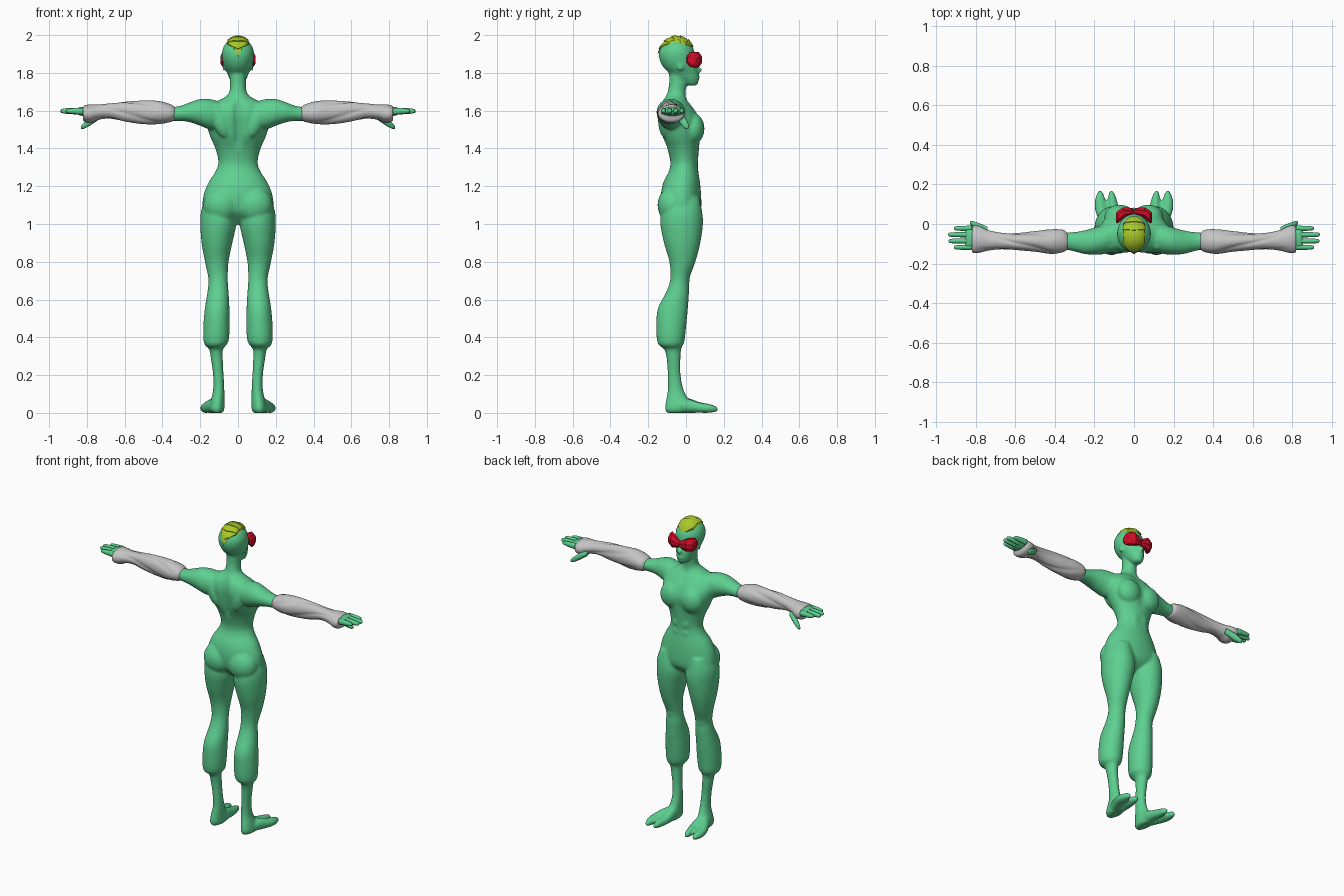
import bpy, bmesh, math
from mathutils import Vector, Matrix

cube = bpy.data.objects.get("Cube")
if cube:
    bpy.data.objects.remove(cube, do_unlink=True)

CM = 0.01          # all part sizes below are in hundredths of a unit
SIDES = (1, -1)


def material(name, rgb):
    m = bpy.data.materials.new(name)
    m.use_nodes = True
    m.diffuse_color = (*rgb, 1)
    m.node_tree.nodes["Principled BSDF"].inputs["Base Color"].default_value = (*rgb, 1)
    return m


GREEN = material("skin green", (0.11, 0.63, 0.28))
GREY = material("gauntlet grey", (0.55, 0.55, 0.55))
RED = material("goggle red", (0.65, 0.004, 0.02))
LIME = material("crest lime", (0.4, 0.58, 0.02))


def finish(bm, name, mat, smooth=True):
    bmesh.ops.recalc_face_normals(bm, faces=bm.faces)
    me = bpy.data.meshes.new(name)
    bm.to_mesh(me)
    bm.free()
    me.materials.append(mat)
    for p in me.polygons:
        p.use_smooth = smooth
    ob = bpy.data.objects.new(name, me)
    bpy.context.collection.objects.link(ob)
    return ob


def spline(keys, steps):
    """Pass a smooth curve through the keys, column by column."""
    out = []
    for i in range(len(keys) - 1):
        a, b, c, d = (keys[min(max(j, 0), len(keys) - 1)] for j in range(i - 1, i + 3))
        for k in range(steps):
            t = k / steps
            out.append([q + t / 2 * (r - p + t * (2*p - 5*q + 4*r - s + t * (3*(q - r) + s - p)))
                        for p, q, r, s in zip(a, b, c, d)])
    return out + [list(keys[-1])]


def loft(bm, keys, axis, side=1, segs=32, steps=4, shape=None):
    """Skin ellipses; each key is (position, low u, high u, low v, high v)."""
    rings = []
    for t, u0, u1, v0, v1 in spline(keys, steps):
        ring = []
        for k in range(segs):
            a = math.tau * (k + 0.5) / segs
            r = shape(t, a) if shape else 1
            u = (u0 + u1) / 2 + (u1 - u0) / 2 * r * math.cos(a)
            v = (v0 + v1) / 2 + (v1 - v0) / 2 * r * math.sin(a)
            x, y, z = {"x": (t, u, v), "y": (u, t, v), "z": (u, v, t)}[axis]
            ring.append(bm.verts.new((side * x * CM, y * CM, z * CM)))
        rings.append(ring)
    for p, q in zip(rings, rings[1:]):
        for k in range(segs):
            n = (k + 1) % segs
            bm.faces.new((p[k], p[n], q[n], q[k]))
    bm.faces.new(rings[0])
    bm.faces.new(rings[-1])


def ball(bm, centre, radii, side=1, tilt=0):
    x, y, z = centre
    m = (Matrix.Translation(Vector((side * x, y, z)) * CM)
         @ Matrix.Rotation(math.radians(side * tilt), 4, "Y")
         @ Matrix.Diagonal((*(r * CM for r in radii), 1)))
    bmesh.ops.create_uvsphere(bm, u_segments=24, v_segments=16, radius=1, matrix=m)


def half(rows):
    """Expand (z, half width, back, front) into symmetric loft keys."""
    return [(z, -w, w, b, f) for z, w, b, f in rows]


def back_groove(z, a):
    """Spine furrow, with a faint midline down the front."""
    fade = max(0, min(1, (z - 139) / 6)) * max(0, min(1, (168 - z) / 4))
    spine = 0.22 * fade * math.exp(-((a - 1.5 * math.pi) / 0.13) ** 2)
    front = 0.1 * fade * math.exp(-((a - 0.5 * math.pi) / 0.2) ** 2)
    return 1 - spine - front


# Body: overlapping lofts fused into one skin
body = bmesh.new()
loft(body, half([
    (100, 4, -6, 1), (104, 14, -10, 6), (108, 18.5, -12.5, 8), (115, 18.3, -13.3, 8),
    (122, 15.6, -12, 7.4), (128, 11.8, -9, 6.5), (133, 10.4, -8.3, 6.3),
    (140, 12, -10, 7), (146, 14.6, -12.7, 8.2), (152, 16.5, -14.2, 8.8),
    (158, 17.5, -15, 6.6), (163, 15, -14, 3), (166, 9, -12, 0.5),
    (169, 5, -10, -0.3), (174, 4.2, -9, 0.3), (180, 4.5, -9, 1)]),
    "z", segs=64, shape=back_groove)

# Head with jaw, nose and lips
loft(body, half([
    (173.2, 1.5, 1, 5), (174.2, 3, -1, 6.3), (177, 4.6, -5, 6.9), (180, 5.8, -9, 6.7),
    (183, 7.2, -12, 6), (187, 8.3, -14, 5.2), (191, 8.5, -14.4, 4.6),
    (194.5, 7.3, -12.9, 3), (197.2, 4.6, -10.3, 0), (198.4, 1.5, -7, -3)]), "z")
ball(body, (0, 6.6, 181.6), (1.3, 2, 1.6))
ball(body, (0, 6.4, 177.8), (2, 1, 0.9))

LEG = [(114, 4, 17, -11, 7), (107, 2, 19.5, -13, 8.5), (100, 0.9, 20, -13.6, 9),
       (90, 3, 19.3, -11.7, 7.6), (80, 5, 17.5, -8.8, 5), (71, 5.4, 15.7, -8.3, 1.8),
       (64, 5, 16.2, -10.5, 1.6), (55, 4.5, 17.6, -15, 1), (45, 4.4, 18.4, -15.7, 0),
       (38, 5, 18.2, -15.3, -0.8), (35.5, 6.5, 17.2, -14, -1.8), (33.5, 8, 15.2, -11.4, -2.6),
       (28, 8, 14.3, -10.2, -2.9), (20, 7.6, 13.2, -9.7, -2.8), (12, 7.2, 13.2, -9.7, -1.2),
       (6, 7.2, 14.6, -10.7, 2), (2, 7.2, 15.2, -11.2, 4), (0, 8.2, 14, -10, 3)]
INNER_TOE = [(-7, 8, 13, 0.5, 6), (0, 7.3, 13.2, 0, 8), (7, 7.5, 13.4, 0, 5.8),
             (12, 8.6, 13.2, 0, 4.8), (15.5, 9.8, 12.8, 0.4, 3.8), (17, 11, 12, 1.4, 2.4)]
OUTER_TOE = [(-7, 9, 14, 0.5, 6), (0, 10, 17, 0, 7.5), (7, 13, 19.7, 0, 5.6),
             (12, 14.3, 19.8, 0, 4.7), (15.5, 15.5, 18.6, 0.4, 3.7), (17, 16.4, 17.6, 1.4, 2.4)]
ARM = [(8, -13, 0, 153, 164), (14, -15, 0, 150, 166), (20, -15.6, -1.8, 152, 166.2),
       (26, -15, -3.4, 154, 164.2), (32, -13.4, -4.2, 154.6, 162.2), (40, -12.6, -4.5, 154.5, 162)]

for s in SIDES:
    loft(body, LEG, "z", s)
    loft(body, INNER_TOE, "y", s)
    loft(body, OUTER_TOE, "y", s)
    loft(body, ARM, "x", s)
    ball(body, (7.2, 3.8, 150.5), (7.8, 6, 8.2), s)         # bust
    ball(body, (8.8, -7.2, 110), (9.6, 7.9, 9.6), s)        # seat
    ball(body, (9.5, -10.8, 155), (4.5, 4, 10), s, 20)      # shoulder blade
    ball(body, (7.6, -3, 183), (0.7, 1.4, 2), s)            # ear
    ball(body, (10.6, -0.4, 71), (3.4, 2.4, 5), s)          # kneecap
    for z in (128, 134, 140):                               # stomach muscles
        ball(body, (2.7, 4.9, z), (3.2, 1.7, 3.4), s)

skin = finish(body, "body", GREEN)
fuse = skin.modifiers.new("fuse", "REMESH")
fuse.mode = "VOXEL"
fuse.voxel_size = 0.007
fuse.use_smooth_shade = True
relax = skin.modifiers.new("relax", "SMOOTH")
relax.factor = 0.5
relax.iterations = 9

# Forearms: ribbed gauntlets, then a palm, four fingers and a lowered thumb
GAUNTLET = [(33.5, -12.8, -4.8, 155, 162), (36, -14.2, -3, 154, 163.4),
            (42, -15, -2.8, 153, 165), (50, -13.9, -3.7, 153, 165.2),
            (60, -13.2, -4.6, 154.2, 164.8), (68, -12.8, -4.3, 155.8, 163.8),
            (74, -13.4, -3.1, 155.2, 163.2), (78, -14.4, -1.2, 153.6, 163.2),
            (81, -14.6, -1, 154, 162.8), (82, -13.5, -2, 155, 162)]
FINGERS = [(-2.2, 91), (-5.4, 94), (-8.6, 93.8), (-11.8, 91)]


def sinew(t, a):
    """Twisting strands along the forearm, parted by narrow furrows."""
    fade = math.sin(math.pi * max(0, min(1, (t - 34) / 47)))
    return 1.02 - 0.16 * fade * (1 - abs(math.sin(2 * a + t / 10))) ** 2


for s in SIDES:
    label = "left" if s < 0 else "right"
    hand = bmesh.new()
    loft(hand, [(76, -11, -3.5, 157, 161.5), (81, -12.8, -1.5, 157, 162),
                (84, -13, -1.2, 157.6, 161.8), (85.5, -12, -2.5, 158.5, 160.8)], "x", s)
    for y, tip in FINGERS:
        loft(hand, [(82, y - 1.4, y + 1.4, 157.8, 161.6), (tip - 4, y - 1.3, y + 1.3, 158.2, 161.4),
                    (tip - 0.8, y - 1, y + 1, 158.7, 160.9), (tip, y - 0.4, y + 0.4, 159.3, 160.2)],
             "x", s, segs=12)
    loft(hand, [(74, -5, -1.5, 155, 158.5), (78, -3.4, 0.4, 152.2, 156.6),
                (81.5, -1.4, 1.5, 150.4, 153.8), (83, 0, 1.3, 150.4, 152)], "x", s, segs=12)
    finish(hand, label + "_hand", GREEN)
    sleeve = bmesh.new()
    loft(sleeve, GAUNTLET, "x", s, segs=48, steps=6, shape=sinew)
    finish(sleeve, label + "_gauntlet", GREY)

# Goggles: faceted wraparound lenses that narrow to a bridge at the nose
LENS = [(0, 4, 7.6, 184.6, 187.6), (1.8, 4, 8.3, 183.6, 189.4), (5.4, 2.5, 8.7, 182.6, 191.4),
        (8.2, 0, 7, 182.8, 191.2), (9.2, 0.6, 5.6, 184.6, 189.4)]
goggles = bmesh.new()
for s in SIDES:
    loft(goggles, LENS, "x", s, segs=8, steps=1)
finish(goggles, "goggles", RED, smooth=False)

# Crest: overlapping chevron scales over the crown, tapering to a point behind
crest = bmesh.new()
SCALES, RISE, COLS = 6, 5, 12
grid = []
for i in range(SCALES * RISE):
    step = i % RISE / (RISE - 1)
    f = (i // RISE + step * 0.98) / SCALES
    width = 0.72 * min(1, math.sqrt(f * 5 + 0.1), (1 - f) * 3.3 + 0.03)
    row = []
    for j in range(COLS + 1):
        c = 2 * j / COLS - 1
        phi = math.radians(30 + 154 * f - 16 * f * abs(c))
        r = 1.01 + 0.045 * step * (1 - 0.5 * abs(c)) - 0.09 * abs(c) ** 12
        w = width * c
        row.append(crest.verts.new(Vector((9.4 * r * math.sin(w),
                                           -4.8 + 10 * r * math.cos(w) * math.cos(phi),
                                           188.3 + 11.1 * r * math.cos(w) * math.sin(phi))) * CM))
    grid.append(row)
for p, q in zip(grid, grid[1:]):
    for j in range(COLS):
        crest.faces.new((p[j], p[j + 1], q[j + 1], q[j]))
finish(crest, "crest", LIME, smooth=False)
